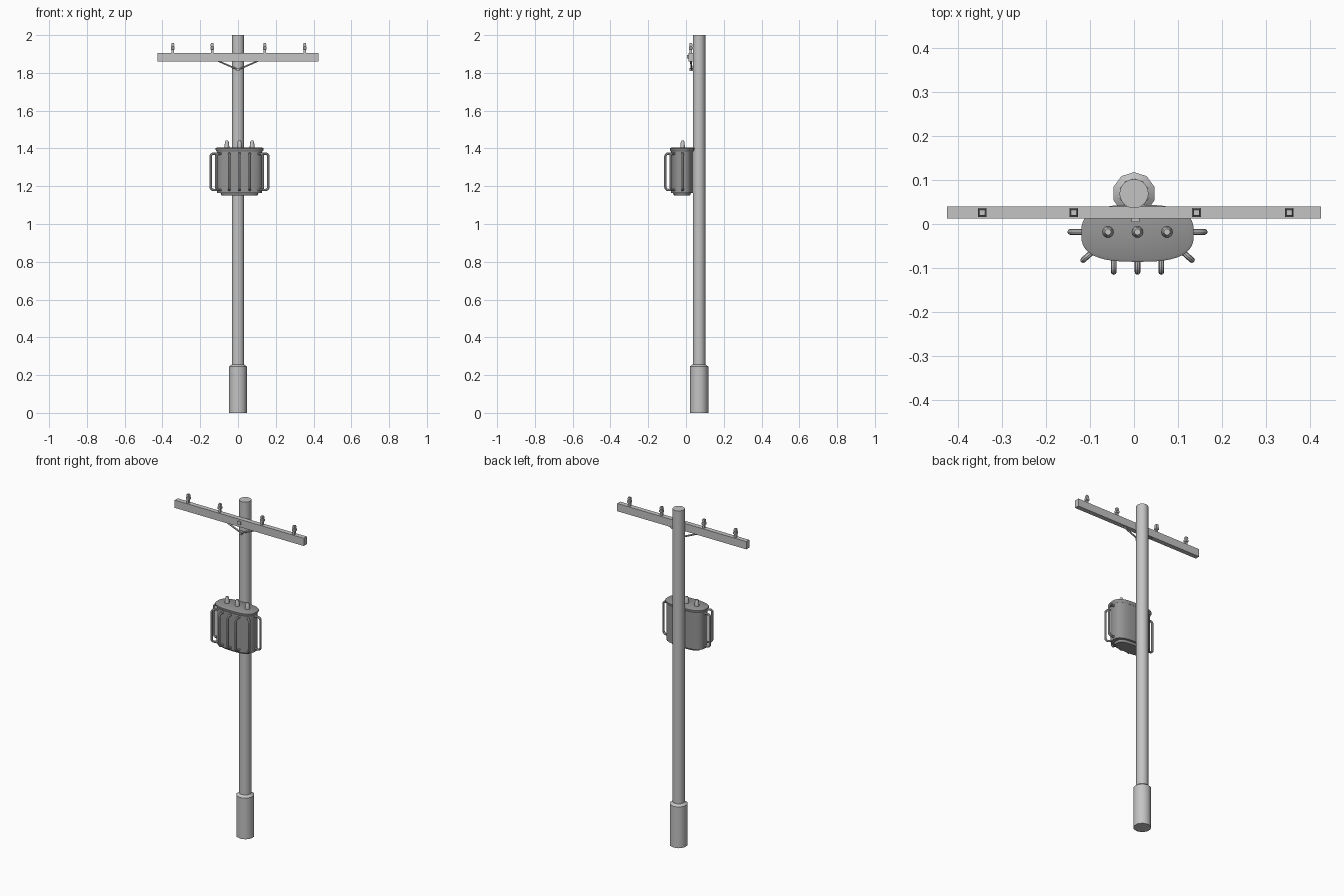
import bpy, bmesh, math
from mathutils import Vector

if "Cube" in bpy.data.objects:
    bpy.data.objects.remove(bpy.data.objects["Cube"])


def material(name, value):
    m = bpy.data.materials.new(name)
    m.use_nodes = True
    colour = (value, value, value, 1)
    m.diffuse_color = colour
    bsdf = next(n for n in m.node_tree.nodes if n.type == "BSDF_PRINCIPLED")
    bsdf.inputs["Base Color"].default_value = colour
    return m


light_grey = material("light grey", 0.55)
tank_grey = material("tank grey", 0.3)


def finish(obj, mat, smooth=True):
    obj.data.materials.append(mat)
    bpy.ops.object.select_all(action="DESELECT")
    obj.select_set(True)
    bpy.context.view_layer.objects.active = obj
    if obj.type == "CURVE":
        bpy.ops.object.convert(target="MESH")
        obj = bpy.context.object
    if smooth:
        bpy.ops.object.shade_smooth_by_angle(angle=math.radians(40))
    return obj


def outline(count, rx, ry, power=2, turn=0):
    """Ellipse or rounded box outline."""
    points = []
    for i in range(count):
        a = 2 * math.pi * i / count + turn
        c, s = math.cos(a), math.sin(a)
        points.append((math.copysign(rx * abs(c) ** (2 / power), c),
                       math.copysign(ry * abs(s) ** (2 / power), s)))
    return points


def loft(name, centre, rings, mat, count, power=2, turn=0):
    """Stack outlines given as (x radius, y radius, height), capped."""
    bm = bmesh.new()
    loops = []
    for rx, ry, z in rings:
        loops.append([bm.verts.new((centre[0] + x, centre[1] + y, z))
                      for x, y in outline(count, rx, ry, power, turn)])
    for low, high in zip(loops, loops[1:]):
        for i in range(count):
            j = (i + 1) % count
            bm.faces.new((low[i], low[j], high[j], high[i]))
    bm.faces.new(loops[0][::-1])
    bm.faces.new(loops[-1])
    mesh = bpy.data.meshes.new(name)
    bm.to_mesh(mesh)
    bm.free()
    obj = bpy.data.objects.new(name, mesh)
    bpy.context.collection.objects.link(obj)
    return finish(obj, mat)


def box(name, centre, size, mat):
    bpy.ops.mesh.primitive_cube_add(size=1, location=centre)
    obj = bpy.context.object
    obj.name = name
    obj.scale = size
    bpy.ops.object.transform_apply(location=False, rotation=False, scale=True)
    return finish(obj, mat, False)


def tube(name, points, radius, mat, resolution=2):
    curve = bpy.data.curves.new(name, "CURVE")
    curve.dimensions = "3D"
    curve.bevel_depth = radius
    curve.bevel_resolution = resolution
    curve.use_fill_caps = True
    spline = curve.splines.new("POLY")
    spline.points.add(len(points) - 1)
    for p, co in zip(spline.points, points):
        p.co = (*co, 1)
    obj = bpy.data.objects.new(name, curve)
    bpy.context.collection.objects.link(obj)
    return finish(obj, mat)


# Pole and its thicker foot
POLE_Y = 0.069
loft("pole", (0, POLE_Y), [(0.033, 0.033, 0.2), (0.033, 0.033, 2)], light_grey, 20)
loft("pole_foot", (0, POLE_Y),
     [(0.049, 0.049, 0), (0.049, 0.049, 0.245), (0.034, 0.034, 0.257)],
     light_grey, 10, turn=math.pi / 2)

# Crossarm, its braces and bolts
ARM_Y = 0.026
box("crossarm", (0, ARM_Y, 1.882), (0.85, 0.028, 0.046), light_grey)
for side, label in ((1, "left"), (-1, "right")):
    tube("brace_" + label, [(side * 0.105, ARM_Y, 1.863), (0, ARM_Y + 0.004, 1.817)],
         0.005, light_grey, 1)
box("crossarm_bolt", (0.003, 0.009, 1.885), (0.018, 0.008, 0.018), light_grey)
box("brace_bolt", (0, 0.028, 1.818), (0.014, 0.018, 0.018), light_grey)

# Insulators on the crossarm
for x in (-0.345, -0.137, 0.142, 0.353):
    loft("insulator", (x, ARM_Y),
         [(0.009, 0.009, 1.9), (0.009, 0.009, 1.923), (0.014, 0.014, 1.926),
          (0.014, 0.014, 1.938), (0.009, 0.009, 1.941), (0.012, 0.012, 1.946),
          (0.009, 0.009, 1.957)],
         light_grey, 4, turn=math.pi / 4)

# Transformer tank, lid and bushings
TX, TY = 0.008, -0.021
loft("transformer_tank", (TX, TY),
     [(0.095, 0.042, 1.15), (0.1, 0.047, 1.163), (0.12, 0.058, 1.164),
      (0.12, 0.058, 1.388)], tank_grey, 40, 2.8)
loft("transformer_lid", (TX, TY),
     [(0.121, 0.059, 1.383), (0.128, 0.065, 1.394), (0.128, 0.065, 1.401),
      (0.122, 0.059, 1.404)], tank_grey, 40, 2.8)
for dx in (-0.067, 0, 0.067):
    loft("bushing", (TX + dx, -0.018),
         [(0.013, 0.013, 1.4), (0.013, 0.013, 1.41), (0.01, 0.01, 1.434),
          (0.007, 0.007, 1.441)], light_grey, 10)

# Cooling pipes: bent loops that leave the tank, run down and return
pipes = [((dx, -0.05), (0, -1), 0.038) for dx in (-0.054, 0, 0.054)]
for side in (1, -1):
    pipes.append(((side * 0.113, 0.003), (side, 0), 0.04))
    pipes.append(((side * 0.093, -0.034), (side * 0.75, -0.66), 0.041))
LOW, HIGH, BEND = 1.18, 1.373, 0.016
for (dx, dy), direction, reach in pipes:
    start = Vector((TX + dx, TY + dy, 0))
    out = Vector((*direction, 0)).normalized()
    profile = [(-0.01, HIGH)]
    for centre_z, first in ((HIGH - BEND, 90), (LOW + BEND, 0)):
        for step in range(5):
            a = math.radians(first - step * 22.5)
            profile.append((reach - BEND + BEND * math.cos(a),
                            centre_z + BEND * math.sin(a)))
    profile.append((-0.01, LOW))
    tube("cooling_pipe", [start + out * d + Vector((0, 0, z)) for d, z in profile],
         0.0065, light_grey)
